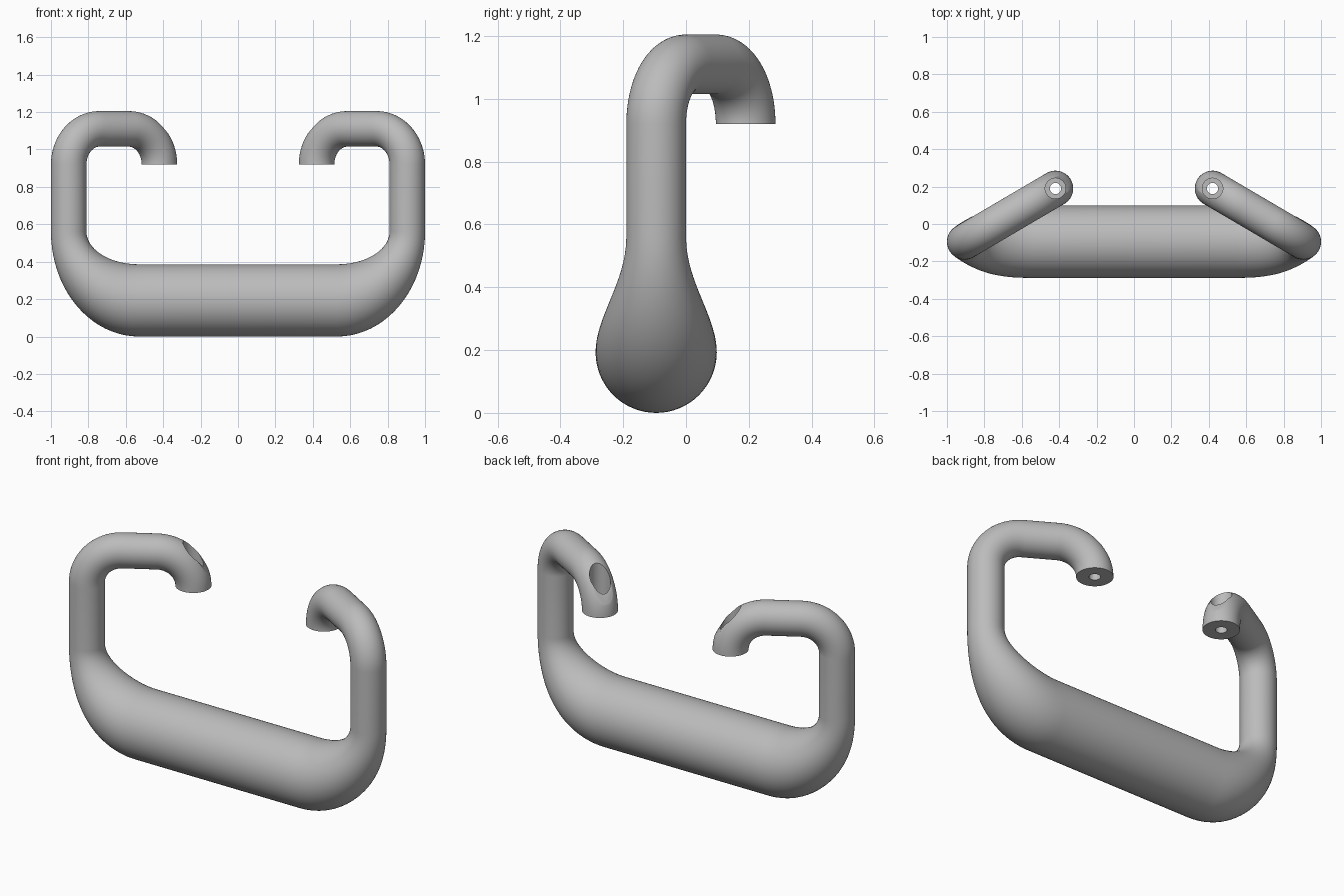
import bpy
import bmesh
from math import sin, cos, pi, radians
from mathutils import Vector, Matrix

if "Cube" in bpy.data.objects:
    bpy.data.objects.remove(bpy.data.objects["Cube"], do_unlink=True)

SEG = 64            # sides of the tube
GRIP, TUBE = 0.193, 0.095
BEND = 0.19         # centreline radius of the upper bends
STEPS = 20
X, Y, Z = Vector((1, 0, 0)), Vector((0, 1, 0)), Vector((0, 0, 1))

grey = bpy.data.materials.new("satin grey")
grey.use_nodes = True
colour = (0.5, 0.5, 0.5, 1)
grey.diffuse_color = colour
grey.node_tree.nodes["Principled BSDF"].inputs["Base Color"].default_value = colour


def make_object(name, bm):
    bmesh.ops.recalc_face_normals(bm, faces=bm.faces)
    mesh = bpy.data.meshes.new(name)
    bm.to_mesh(mesh)
    bm.free()
    mesh.materials.append(grey)
    obj = bpy.data.objects.new(name, mesh)
    bpy.context.collection.objects.link(obj)
    mirror = obj.modifiers.new("Mirror", 'MIRROR')
    mirror.use_clip = True
    return obj


def apply_modifiers(obj):
    bpy.ops.object.select_all(action='DESELECT')
    bpy.context.view_layer.objects.active = obj
    obj.select_set(True)
    for name in [m.name for m in obj.modifiers]:
        bpy.ops.object.modifier_apply(modifier=name)


# Cross-sections of one half: centre, two half-axes, angle offset
sections = [(Vector((0, -TUBE, GRIP)), Vector((0, 0, -GRIP)), Y * GRIP, 0)]

# Lower corner: fat grip narrows into the upright
for i in range(STEPS + 1):
    u = i / STEPS
    t = u * pi / 2
    inner = Vector((0.53 + 0.28 * sin(t), -TUBE, 0.56 - 0.174 * cos(t)))
    outer = Vector((0.53 + 0.47 * sin(t), -TUBE, 0.56 - 0.56 * cos(t)))
    w = u ** 1.4
    width = GRIP + (TUBE - GRIP) * w * w * (3 - 2 * w)
    sections.append(((inner + outer) / 2, (outer - inner) / 2, Y * width, 0))

# Upper arm: bend back, short straight, bend down
post = Vector((0.905, -TUBE, 0.92))
end = Vector((0.42, 0.19, 0.92))
d = (end - post).normalized()
side = Z.cross(-d)
twist = (-d).angle(X)
first_bend = post + d * BEND
last_bend = end - d * BEND
for centre, start, finish in ((first_bend, -d, Z), (last_bend, Z, d)):
    for i in range(STEPS + 1):
        a = i / STEPS * pi / 2
        e = start * cos(a) + finish * sin(a)
        sections.append((centre + e * BEND, e * TUBE, side * TUBE, twist))

# Skin the sections into the handle
bm = bmesh.new()
rings = []
for centre, p, q, offset in sections:
    angles = [2 * pi * k / SEG + offset for k in range(SEG)]
    rings.append([bm.verts.new(centre + p * cos(a) + q * sin(a)) for a in angles])
for r0, r1 in zip(rings, rings[1:]):
    for k in range(SEG):
        n = (k + 1) % SEG
        bm.faces.new((r0[k], r0[n], r1[n], r1[k]))
bm.faces.new(rings[-1])
handle = make_object("handle", bm)


# Cutters: sloped flat, screw recess and screw hole at each arm end
def cylinder_cutter(name, radius, bottom, top):
    bm = bmesh.new()
    place = Matrix.Translation((end.x, end.y, (bottom + top) / 2))
    bmesh.ops.create_cone(bm, cap_ends=True, segments=48, radius1=radius,
                          radius2=radius, depth=top - bottom, matrix=place)
    return make_object(name, bm)


mid = radians(33)
normal = d * cos(mid) + Z * sin(mid)
tangent = side.cross(normal)
bm = bmesh.new()
bmesh.ops.create_cube(bm, size=1)
for v in bm.verts:
    x, y, z = v.co
    v.co = (last_bend + normal * (0.27 + 0.1 * (z + 0.5))
            + tangent * x * 0.3 + side * y * 0.3)
cutters = [make_object("flat_cutter", bm),
           cylinder_cutter("recess_cutter", 0.055, 0.97, 1.4),
           cylinder_cutter("hole_cutter", 0.03, 0.8, 1.3)]

for cutter in cutters:
    cutter.hide_render = True
    apply_modifiers(cutter)
    cut = handle.modifiers.new(cutter.name, 'BOOLEAN')
    cut.operation = 'DIFFERENCE'
    cut.solver = 'EXACT'
    cut.object = cutter
apply_modifiers(handle)
for cutter in cutters:
    bpy.data.objects.remove(cutter, do_unlink=True)

bpy.ops.object.select_all(action='DESELECT')
bpy.context.view_layer.objects.active = handle
handle.select_set(True)
bpy.ops.object.shade_smooth_by_angle(angle=radians(30))
